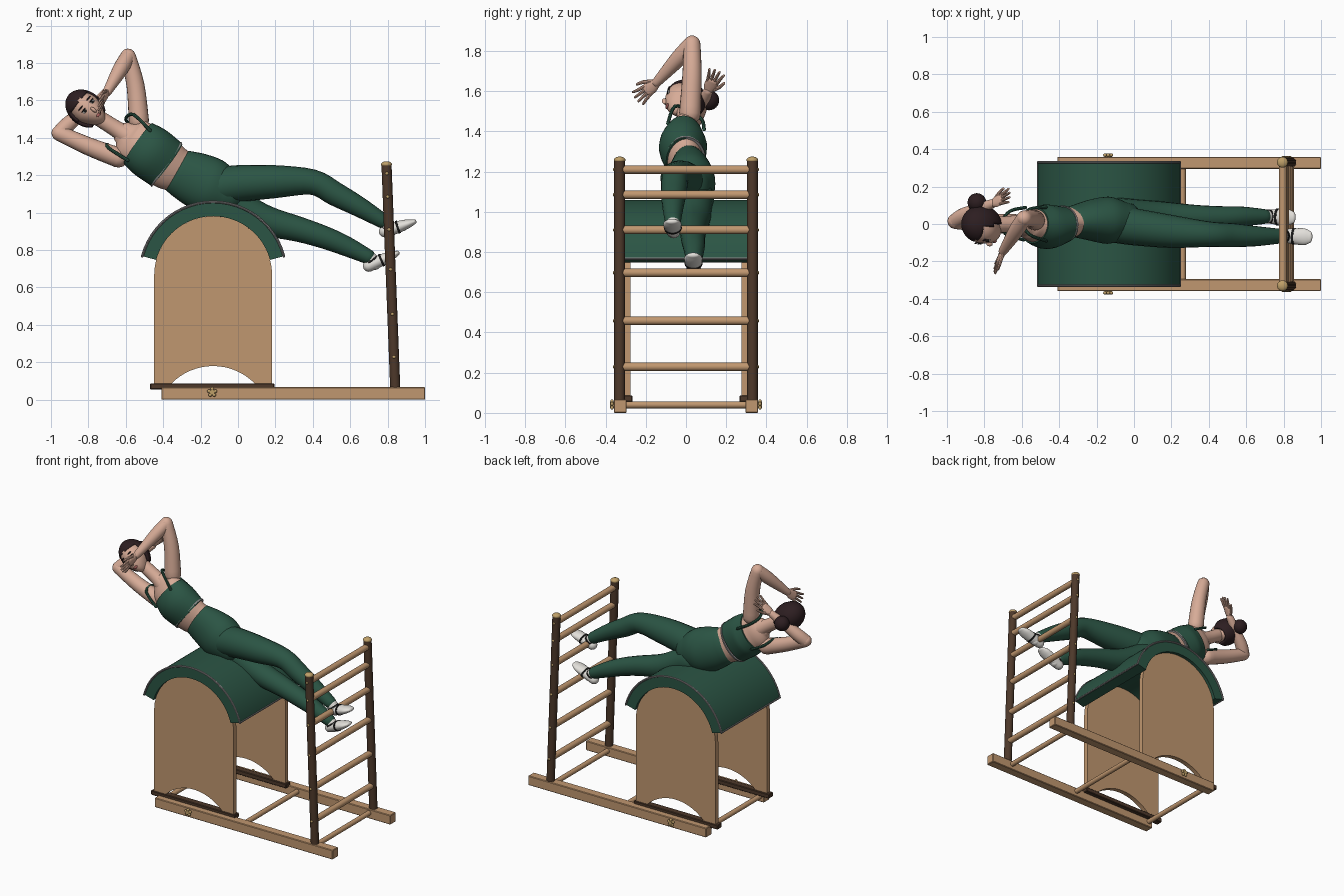
import bpy, bmesh, math
from mathutils import Vector, Matrix

old = bpy.data.objects.get("Cube")
if old:
    bpy.data.objects.remove(old)


def material(name, r, g, b):
    m = bpy.data.materials.new(name)
    m.use_nodes = True
    m.diffuse_color = (r, g, b, 1)
    m.node_tree.nodes["Principled BSDF"].inputs["Base Color"].default_value = (r, g, b, 1)
    return m


SKIN = material("skin", .68, .41, .31)
GREEN = material("dark green", .024, .09, .058)
WOOD = material("light wood", .53, .31, .16)
BROWN = material("dark wood", .075, .04, .023)
HAIR = material("hair", .026, .013, .015)
WHITE = material("off white", .76, .74, .70)
GREY = material("grey piping", .25, .25, .25)
BRASS = material("brass", .52, .35, .14)
BLACK = material("black", .01, .01, .01)
LIPS = material("lips", .42, .13, .12)


def finish(name, bm, mat, smooth=True):
    bmesh.ops.recalc_face_normals(bm, faces=bm.faces)
    me = bpy.data.meshes.new(name)
    bm.to_mesh(me)
    bm.free()
    me.materials.append(mat)
    if smooth:
        me.shade_smooth()
        me.set_sharp_from_angle(angle=math.radians(40))
    ob = bpy.data.objects.new(name, me)
    bpy.context.collection.objects.link(ob)
    return ob


def box(name, lo, hi, mat):
    lo, hi = Vector(lo), Vector(hi)
    bm = bmesh.new()
    bmesh.ops.create_cube(bm, size=1, matrix=Matrix.Translation((lo + hi) / 2) @ Matrix.Diagonal((hi - lo).to_4d()))
    bmesh.ops.bevel(bm, geom=bm.edges[:], offset=.004, segments=1, affect='EDGES')
    return finish(name, bm, mat, False)


def rod(name, p, q, r, mat, sides=20):
    p, q = Vector(p), Vector(q)
    turn = (q - p).to_track_quat('Z', 'Y').to_matrix().to_4x4()
    bm = bmesh.new()
    bmesh.ops.create_cone(bm, cap_ends=True, segments=sides, radius1=r, radius2=r, depth=(q - p).length,
                          matrix=Matrix.Translation((p + q) / 2) @ turn)
    return finish(name, bm, mat)


def ball(name, centre, radii, mat, frame=Matrix(), seg=24):
    bm = bmesh.new()
    bmesh.ops.create_uvsphere(bm, u_segments=seg, v_segments=seg // 2, radius=1,
                              matrix=frame @ Matrix.Translation(centre) @ Matrix.Diagonal((*radii, 1)))
    return finish(name, bm, mat)


def prism(name, outline, y0, y1, mat):
    bm = bmesh.new()
    face = bm.faces.new([bm.verts.new((x, y0, z)) for x, z in outline])
    ext = bmesh.ops.extrude_face_region(bm, geom=[face])["geom"]
    bmesh.ops.translate(bm, vec=(0, y1 - y0, 0), verts=[v for v in ext if isinstance(v, bmesh.types.BMVert)])
    return finish(name, bm, mat)


def arc(cx, cz, r, a0, a1, n):
    steps = [math.radians(a0 + (a1 - a0) * i / n) for i in range(n + 1)]
    return [(cx + r * math.cos(a), cz + r * math.sin(a)) for a in steps]


def tube(name, stations, mat, ref=(0, 1, 0), sides=20, sub=4, cap=True):
    """Loft smooth oval rings through stations (x, y, z, width[, depth])."""
    st = [Vector(s if len(s) == 5 else (*s, s[3])) for s in stations]
    ext = [st[0]] + st + [st[-1]]
    path = []
    for a, b, c, d in zip(ext, ext[1:], ext[2:], ext[3:]):
        for i in range(sub):
            t = i / sub
            path.append(.5 * (2 * b + (c - a) * t + (2 * a - 5 * b + 4 * c - d) * t * t
                              + (3 * b - a - 3 * c + d) * t ** 3))
    path.append(st[-1])
    rings = []
    for i, s in enumerate(path):
        t = (path[min(i + 1, len(path) - 1)] - path[max(i - 1, 0)]).to_3d().normalized()
        rings.append((s.to_3d(), t, s[3], s[4]))
    if cap:
        for sign in (-1, 1):
            c, t, w, d = rings[0] if sign < 0 else rings[-1]
            for deg in (25, 50, 72, 86):
                k, off = math.cos(math.radians(deg)), math.sin(math.radians(deg)) * min(w, d)
                ring = (c + t * off * sign, t, w * k, d * k)
                rings.insert(0 if sign < 0 else len(rings), ring)
    bm = bmesh.new()
    loops = []
    for c, t, w, d in rings:
        a = t.cross(Vector(ref)).normalized()
        b = a.cross(t)
        angs = [math.tau * k / sides for k in range(sides)]
        loops.append([bm.verts.new(c + a * w * math.cos(g) + b * d * math.sin(g)) for g in angs])
    for u, v in zip(loops, loops[1:]):
        for k in range(sides):
            n = (k + 1) % sides
            bm.faces.new((u[k], u[n], v[n], v[k]))
    bm.faces.new(loops[0])
    bm.faces.new(loops[-1])
    return finish(name, bm, mat)


# Barrel: padded arch, piping, side panels and shoes
CX, CZ, RO, RI = -.133, .666, .394, .315
prism("barrel_pad", arc(CX, CZ, RO, 15, 165, 40) + arc(CX, CZ, RI, 165, 15, 40), -.33, .33, GREEN)
panel = arc(CX, CZ, RI, 0, 180, 36) + [(CX - RI, .085)] + arc(CX, -.132, .312, 136, 44, 16) + [(CX + RI, .085)]
for side, s in (("right", -1), ("left", 1)):
    tube(side + "_pad_piping", [(x, s * .33, z, .007) for x, z in arc(CX, CZ, RO - .002, 15, 165, 24)], GREY, sides=8, sub=1)
    prism(side + "_panel", panel, s * .275, s * .308, WOOD)
    box(side + "_panel_shoe", (-.47, s * .29 - .024, .055), (.195, s * .29 + .024, .087), BROWN)
for end, a in (("front", 15), ("back", 165)):
    x, z = arc(CX, CZ, RO - .002, a, a, 1)[0]
    rod(end + "_pad_end_piping", (x, -.33, z), (x, .33, z), .006, GREY, 8)

# Base frame and ladder
RUNGS = (.229, .458, .697, .91, 1.085, 1.21)


def post_x(z):
    return .843 - .039 * z


for side, s in (("right", -1), ("left", 1)):
    box(side + "_rail", (-.41, s * .327 - .032, 0), (1, s * .327 + .032, .067), WOOD)
    rod(side + "_post", (post_x(.06), s * .33, .06), (post_x(1.26), s * .33, 1.26), .027, BROWN)
    ball(side + "_post_cap", (post_x(1.26), s * .33, 1.258), (.029, .029, .017), BRASS)
    rod(side + "_knob", (-.138, s * .35, .04), (-.138, s * .377, .04), .014, BRASS, 12)
    for k, (x, z) in enumerate(arc(-.138, .04, .018, 90, 378, 4)):
        ball(f"{side}_knob_lobe_{k}", (x, s * .368, z), (.01, .009, .01), BRASS, seg=12)
    for k, z in enumerate(RUNGS):
        ball(f"{side}_rung_pin_{k}", (post_x(z), s * .357, z), (.009, .006, .009), BRASS, seg=12)
for k, z in enumerate(RUNGS):
    rod(f"rung_{k}", (post_x(z), -.32, z), (post_x(z), .32, z), .021, WOOD)
for k, x in enumerate((-.38, .26, .83)):
    rod(f"cross_rod_{k}", (x, -.31, .04), (x, .31, .04), .017, WOOD)

# Torso, top and waistband
body = [(-.61, 0, 1.425, .065, .045), (-.575, 0, 1.397, .115, .068), (-.535, -.008, 1.37, .125, .088),
        (-.468, -.015, 1.322, .137, .112), (-.383, -.002, 1.258, .132, .09), (-.328, .012, 1.226, .12, .08),
        (-.305, .015, 1.212, .122, .084), (-.228, .02, 1.178, .14, .105), (-.14, .02, 1.14, .145, .12),
        (-.06, .015, 1.11, .12, .10)]


def grow(rows, g):
    return [(x, y, z, w + g, d + g) for x, y, z, w, d in rows]


def band(name, row, g, half, mat, axis=(.82, 0, -.57)):
    c, a = Vector(row[:3]), Vector(axis)
    tube(name, grow([(*(c + a * k * half), *row[3:]) for k in (-1, 1)], g), mat, sub=1, cap=False, sides=32)


tube("torso", body[:8], SKIN, sides=32)
tube("top", grow(body[2:5], .008), GREEN, sides=32, cap=False)
band("top_hem", body[4], .011, .005, GREY)
tube("pants_hips", grow(body[6:], .006), GREEN, sides=32)
tube("neck", [(-.59, 0, 1.41, .056), (-.65, 0, 1.447, .045), (-.75, -.005, 1.51, .043)], SKIN)
tube("left_strap", [(-.47, -.09, 1.44, .009), (-.56, -.055, 1.525, .009), (-.6, .02, 1.5, .009),
                    (-.56, .078, 1.46, .009), (-.47, .09, 1.41, .009)], GREEN, ref=(.57, 0, .82), sides=8)
tube("right_strap", [(-.59, -.085, 1.28, .009), (-.69, -.05, 1.345, .009), (-.7, .02, 1.365, .009),
                     (-.66, .07, 1.33, .009), (-.58, .088, 1.29, .009)], GREEN, ref=(.57, 0, .82), sides=8)

# Legs
tube("left_leg", [(-.1, .0, 1.14, .1), (0, -.015, 1.155, .099), (.2, -.04, 1.166, .088), (.4, -.055, 1.163, .068),
                  (.52, -.06, 1.1, .064), (.65, -.065, 1.03, .054), (.775, -.065, .955, .04)], GREEN)
tube("right_leg", [(-.08, .04, 1.07, .1), (.13, .04, .965, .082), (.33, .035, .91, .067),
                   (.47, .035, .865, .06), (.58, .04, .82, .053), (.695, .04, .765, .04)], GREEN)


def foot(side, ankle, heel, toe):
    ankle, heel, toe = Vector(ankle), Vector(heel), Vector(toe)
    mid = heel.lerp(toe, .45)
    low = heel.lerp(toe, .2)
    tube(side + "_sock", [(*ankle, .034), (*low, .036)], WHITE)
    tube(side + "_shoe", [(*heel, .032, .034), (*mid, .032, .042), (*heel.lerp(toe, .8), .024, .045),
                          (*toe, .014, .032)], WHITE)
    band(side + "_shoe_strap", (*mid, .032, .042), .003, .006, BLACK, (toe - heel).normalized())
    band(side + "_ankle_strap", (*ankle.lerp(low, .5), .035, .035), .003, .005, BLACK, (low - ankle).normalized())


foot("left", (.785, -.065, .95), (.785, -.062, .9), (.94, -.07, .951))
foot("right", (.705, .04, .76), (.7, .04, .716), (.85, .035, .783))


# Arms and hands
def arm(side, shoulder, mid, elbow, bulge, wrist, tip):
    tube(side + "_upper_arm", [(*shoulder, .054), (*mid, .048), (*elbow, .042)], SKIN)
    tube(side + "_forearm", [(*elbow, .041), (*bulge, .041), (*wrist, .024)], SKIN)
    w, t = Vector(wrist), Vector(tip)
    d = t - w
    n = Vector((1, 0, 0))
    across = d.cross(n).normalized()
    tube(side + "_palm", [(*w, .022, .018), (*(w + d * .25), .033, .015), (*(w + d * .5), .032, .012)], SKIN, ref=n, sides=12)
    for k in range(4):
        off = across * (k - 1.5)
        reach = .93 if k in (0, 3) else 1
        tube(f"{side}_finger_{k}", [(*(w + d * .45 + off * .016), .009), (*(w + d * .75 + off * .021), .008),
                                    (*(w + d * reach + off * .026), .006)], SKIN, ref=n, sides=8, sub=2)
    tube(side + "_thumb", [(*(w + d * .15 + across * .02), .011), (*(w + d * .4 + across * .045), .009),
                           (*(w + d * .62 + across * .055), .007)], SKIN, ref=n, sides=8, sub=2)


arm("left", (-.53, .02, 1.49), (-.548, .03, 1.68), (-.588, .03, 1.835),
    (-.63, -.035, 1.765), (-.7, -.145, 1.645), (-.745, -.245, 1.56))
arm("right", (-.64, 0, 1.295), (-.8, .005, 1.355), (-.955, .015, 1.425),
    (-.9, .05, 1.48), (-.755, .11, 1.6), (-.665, .155, 1.7))

# Head: local x across the face, -y forward, z to the crown
frame = Matrix(((.62, 0, -.78, -.808), (0, 1, 0, -.012), (.78, 0, .62, 1.553), (0, 0, 0, 1)))
frame = frame @ Matrix.Rotation(math.radians(12), 4, 'Z')
head = ball("head", (0, 0, 0), (.08, .092, .115), SKIN, seg=32)
for v in head.data.vertices:
    if v.co.z < 0:
        v.co.x *= 1 + 2.8 * v.co.z
        v.co.y -= .12 * abs(v.co.z)
head.data.transform(frame)

bm = bmesh.new()
bmesh.ops.create_uvsphere(bm, u_segments=40, v_segments=28, radius=1)
open_faces = []
for f in bm.faces:
    c = f.calc_center_median()
    if c.z < -.8 or (c.y < -.12 and c.z < .62 - .7 * abs(c.x)) or (c.y < -.3 and c.z < .45):
        open_faces.append(f)
bmesh.ops.delete(bm, geom=open_faces, context='FACES')
bm.transform(frame @ Matrix.Translation((0, .01, .008)) @ Matrix.Diagonal((.092, .102, .117, 1)))
hair = finish("hair", bm, HAIR)
shell = hair.modifiers.new("shell", 'SOLIDIFY')
shell.thickness = .016
ball("hair_bun", (-.84, .115, 1.555), (.05, .05, .05), HAIR)
for side, s in (("right", -1), ("left", 1)):
    ball(side + "_eye", (s * .032, -.084, .002), (.016, .005, .009), WHITE, frame, 16)
    ball(side + "_iris", (s * .032, -.088, .002), (.008, .004, .008), BLACK, frame, 12)
    ball(side + "_lash", (s * .034, -.086, .011), (.018, .005, .003), BLACK, frame, 12)
    ball(side + "_brow", (s * .034, -.083, .03), (.019, .005, .004), HAIR, frame, 12)
ball("nose", (0, -.097, -.03), (.01, .013, .02), SKIN, frame, 16)
ball("mouth", (0, -.084, -.067), (.018, .007, .008), LIPS, frame, 16)
